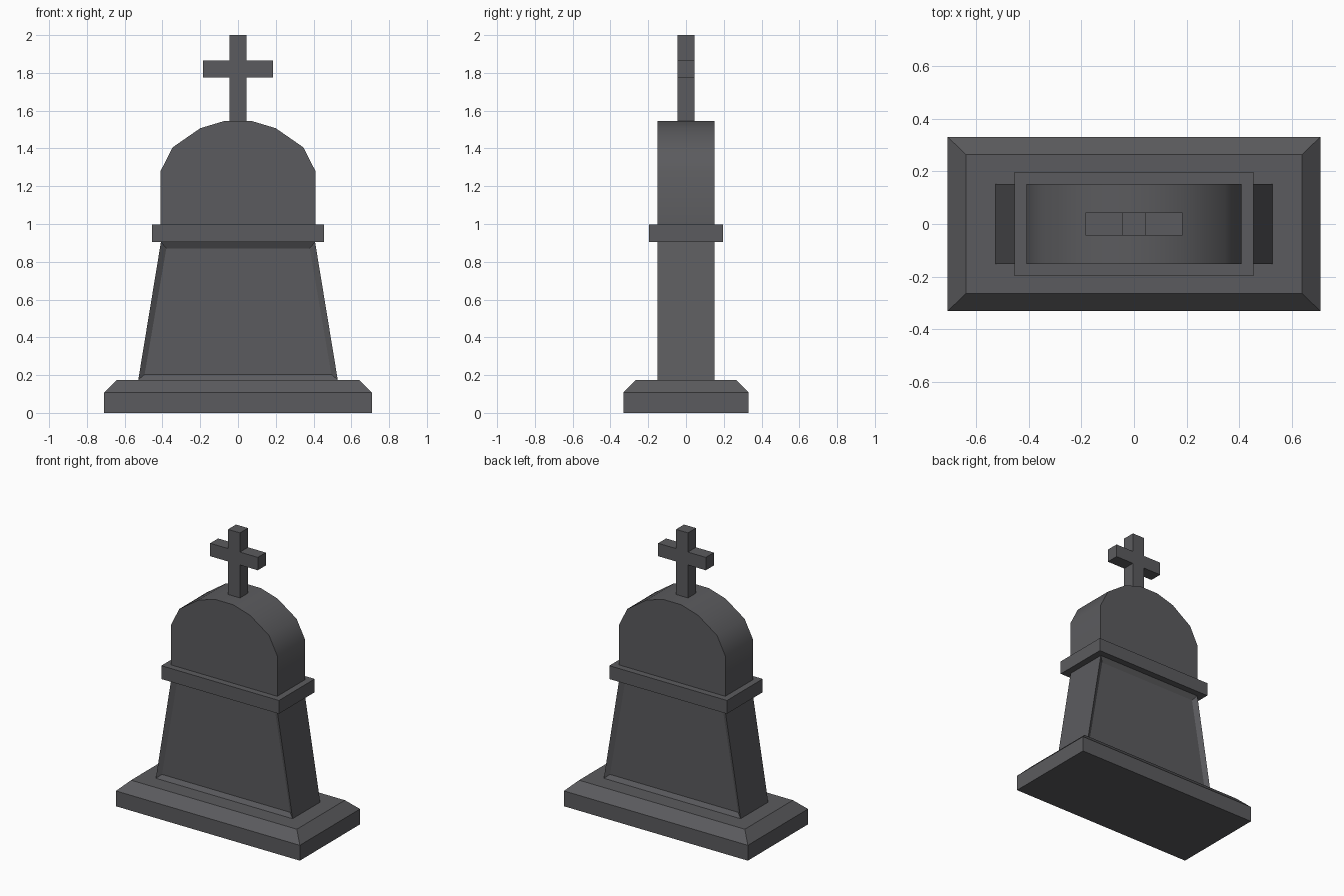
import bpy, bmesh, math

if "Cube" in bpy.data.objects:
    bpy.data.objects.remove(bpy.data.objects["Cube"])

stone = bpy.data.materials.new("dark grey stone")
stone.diffuse_color = (0.105, 0.105, 0.112, 1)
stone.use_nodes = True
stone.node_tree.nodes["Principled BSDF"].inputs["Base Color"].default_value = stone.diffuse_color


def finish(name, bm):
    bmesh.ops.recalc_face_normals(bm, faces=bm.faces[:])
    mesh = bpy.data.meshes.new(name)
    bm.to_mesh(mesh)
    bm.free()
    mesh.materials.append(stone)
    obj = bpy.data.objects.new(name, mesh)
    bpy.context.collection.objects.link(obj)
    return obj


def slab(half_profile, depth):
    """Mirror an (x, z) half outline about x = 0 and extrude it to y = +-depth."""
    outline = half_profile + [(-x, z) for x, z in reversed(half_profile)]
    bm = bmesh.new()
    face = bm.faces.new([bm.verts.new((x, -depth, z)) for x, z in outline])
    ext = bmesh.ops.extrude_face_region(bm, geom=[face])["geom"]
    verts = [v for v in ext if isinstance(v, bmesh.types.BMVert)]
    bmesh.ops.translate(bm, verts=verts, vec=(0, 2 * depth, 0))
    bmesh.ops.recalc_face_normals(bm, faces=bm.faces[:])
    return bm


# Plinth with sloping top edge
bm = bmesh.new()
rings = [[bm.verts.new((sx * x, sy * y, z))
          for sx, sy in ((-1, -1), (1, -1), (1, 1), (-1, 1))]
         for x, y, z in ((0.71, 0.332, 0), (0.71, 0.332, 0.107), (0.64, 0.265, 0.175))]
for a, b in zip(rings, rings[1:]):
    for i in range(4):
        j = (i + 1) % 4
        bm.faces.new((a[i], a[j], b[j], b[i]))
bm.faces.new(rings[0])
bm.faces.new(rings[-1])
finish("plinth", bm)

# Tapered body with a sunken panel front and back
bm = slab([(0.528, 0.175), (0.408, 0.905)], 0.152)
panels = [f for f in bm.faces if abs(f.normal.y) > 0.9]
bmesh.ops.inset_individual(bm, faces=panels, thickness=0.044, depth=-0.02)
finish("body", bm)

# Projecting band
finish("band", slab([(0.454, 0.905), (0.454, 0.998)], 0.197))

# Rounded headstone
head = finish("arched_head", slab(
    [(0.41, 0.998), (0.41, 1.28), (0.347, 1.405), (0.2, 1.507), (0.07, 1.546)], 0.152))
bpy.context.view_layer.objects.active = head
head.select_set(True)
bpy.ops.object.shade_smooth_by_angle(angle=math.radians(40))

# Cross
finish("cross", slab(
    [(0.046, 1.54), (0.046, 1.776), (0.184, 1.776),
     (0.184, 1.866), (0.046, 1.866), (0.046, 2.0)], 0.044))
